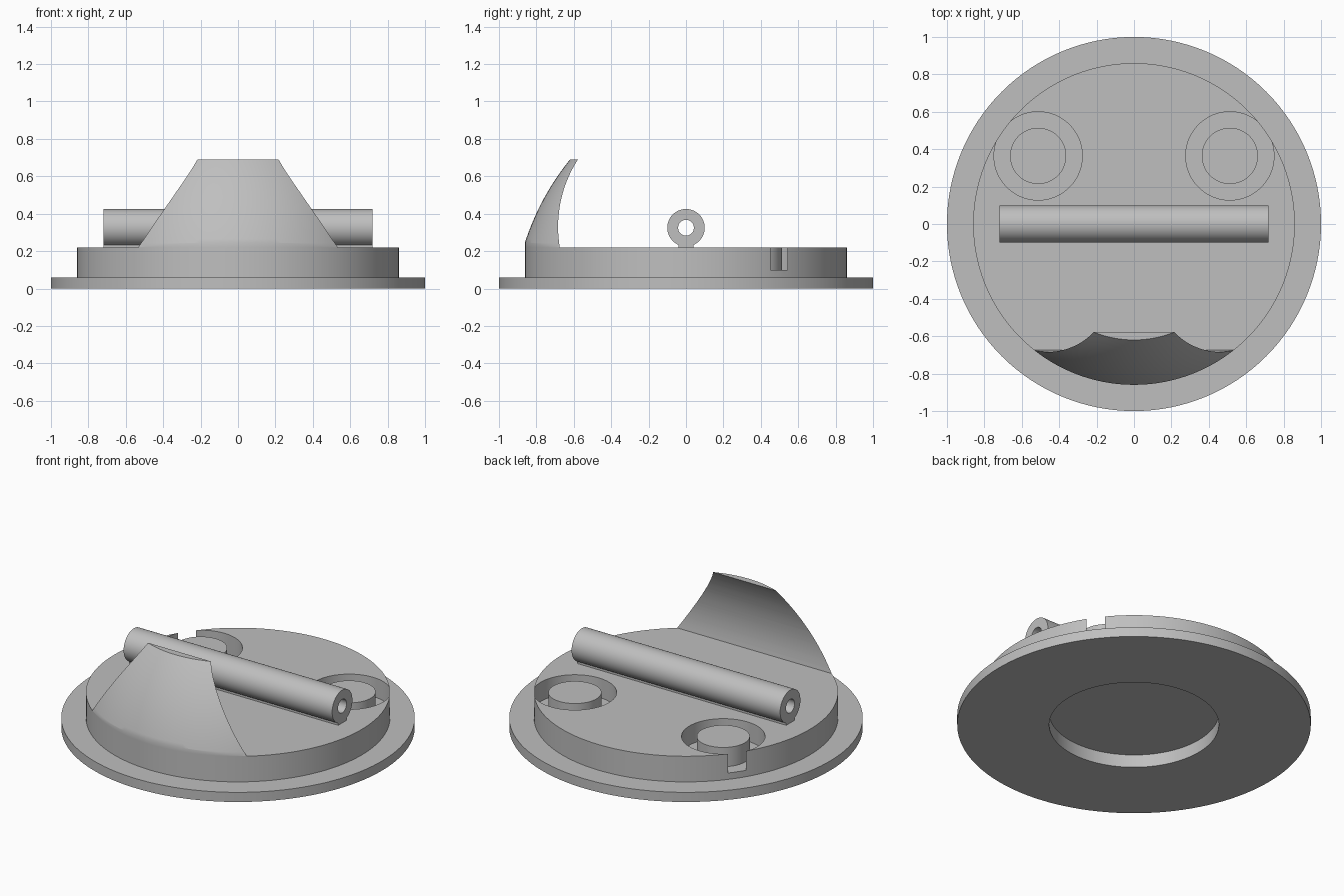
import bpy
import bmesh
import math
from mathutils import Vector, Matrix

SEG = 128
cube = bpy.data.objects.get("Cube")
if cube:
    bpy.data.objects.remove(cube, do_unlink=True)

grey = bpy.data.materials.new("plain grey")
grey.use_nodes = True
colour = (0.52, 0.52, 0.52, 1)
grey.diffuse_color = colour
grey.node_tree.nodes["Principled BSDF"].inputs["Base Color"].default_value = colour


def finish(name, bm, loc=(0, 0, 0)):
    bmesh.ops.remove_doubles(bm, verts=bm.verts, dist=1e-5)
    bmesh.ops.recalc_face_normals(bm, faces=bm.faces)
    mesh = bpy.data.meshes.new(name)
    bm.to_mesh(mesh)
    bm.free()
    mesh.materials.append(grey)
    ob = bpy.data.objects.new(name, mesh)
    ob.location = loc
    bpy.context.collection.objects.link(ob)
    return ob


def lathe(name, profile, closed=False, loc=(0, 0, 0), turn=None):
    """Revolve (radius, height) points around the z axis."""
    bm = bmesh.new()
    vs = [bm.verts.new((r, 0, z)) for r, z in profile]
    pairs = list(zip(vs, vs[1:])) + ([(vs[-1], vs[0])] if closed else [])
    edges = [bm.edges.new(p) for p in pairs]
    bmesh.ops.spin(bm, geom=vs + edges, cent=(0, 0, 0), axis=(0, 0, 1),
                   angle=math.tau, steps=SEG, use_merge=False)
    if turn:
        bmesh.ops.transform(bm, matrix=turn, verts=bm.verts)
    return finish(name, bm, loc)


def prism(name, points, half):
    """Extrude (y, z) points along x."""
    bm = bmesh.new()
    face = bm.faces.new([bm.verts.new((-half, y, z)) for y, z in points])
    out = bmesh.ops.extrude_face_region(bm, geom=[face])
    moved = [v for v in out["geom"] if isinstance(v, bmesh.types.BMVert)]
    bmesh.ops.translate(bm, verts=moved, vec=(2 * half, 0, 0))
    return finish(name, bm)


def bow(a, b, sag, n):
    """Shallow curve from a to b, bulging to the right of travel by sag."""
    a, b = Vector(a), Vector(b)
    d = (b - a).normalized()
    side = Vector((d.y, -d.x))
    return [tuple(a.lerp(b, t) + side * 4 * sag * t * (1 - t))
            for t in (i / n for i in range(n + 1))]


def cut(ob, tool, operation):
    mod = ob.modifiers.new("cut", "BOOLEAN")
    mod.object, mod.operation, mod.solver = tool, operation, "EXACT"
    bpy.context.view_layer.objects.active = ob
    bpy.ops.object.modifier_apply(modifier=mod.name)
    bpy.data.objects.remove(tool, do_unlink=True)


# Flanged base with a round recess underneath
base = lathe("base", [(0, .08), (.48, .08), (.48, 0), (1, 0), (1, .06),
                      (.86, .06), (.86, .22), (0, .22)])

# Ring grooves that leave a round peg in the middle of each
for side in (-1, 1):
    groove = lathe("groove_cutter", [(.15, .1), (.236, .1), (.236, .4), (.15, .4)],
                   closed=True, loc=(side * .5125, .364, 0))
    bpy.context.view_layer.update()
    cut(base, groove, "DIFFERENCE")

# Curved shield: a dome trimmed by a hollow inner curve and the body's rim
dome = bow((.835, .2), (.58, .69), .028, 24)
shield = lathe("shield", [(0, .2)] + dome + [(0, .69)], loc=(0, -.04, 0))
R, mid = .664, .33
inner = []
for i in range(25):
    z = .22 + (.8 - .22) * i / 24
    inner.append((-.684 + R - math.sqrt(R * R - (z - mid) ** 2), z))
trim = prism("inner_trim", inner + [(-1.2, .8), (-1.2, .22)], 1)
rim = lathe("rim_trim", [(0, .1), (.86, .1), (.86, .9), (0, .9)])
bpy.context.view_layer.update()
cut(shield, trim, "INTERSECT")
cut(shield, rim, "INTERSECT")

# Hollow cross tube and the narrow web it rests on
tube = lathe("cross_tube", [(.042, -.72), (.1, -.72), (.1, .72), (.042, .72)],
             closed=True, loc=(0, 0, .325), turn=Matrix.Rotation(math.pi / 2, 4, "Y"))
web = prism("tube_web", [(-.04, .22), (.04, .22), (.04, .25), (-.04, .25)], .72)

# Smooth round walls, crisp rims
for ob in (base, shield, tube):
    bpy.ops.object.select_all(action="DESELECT")
    ob.select_set(True)
    bpy.context.view_layer.objects.active = ob
    bpy.ops.object.shade_smooth_by_angle(angle=math.radians(30))
